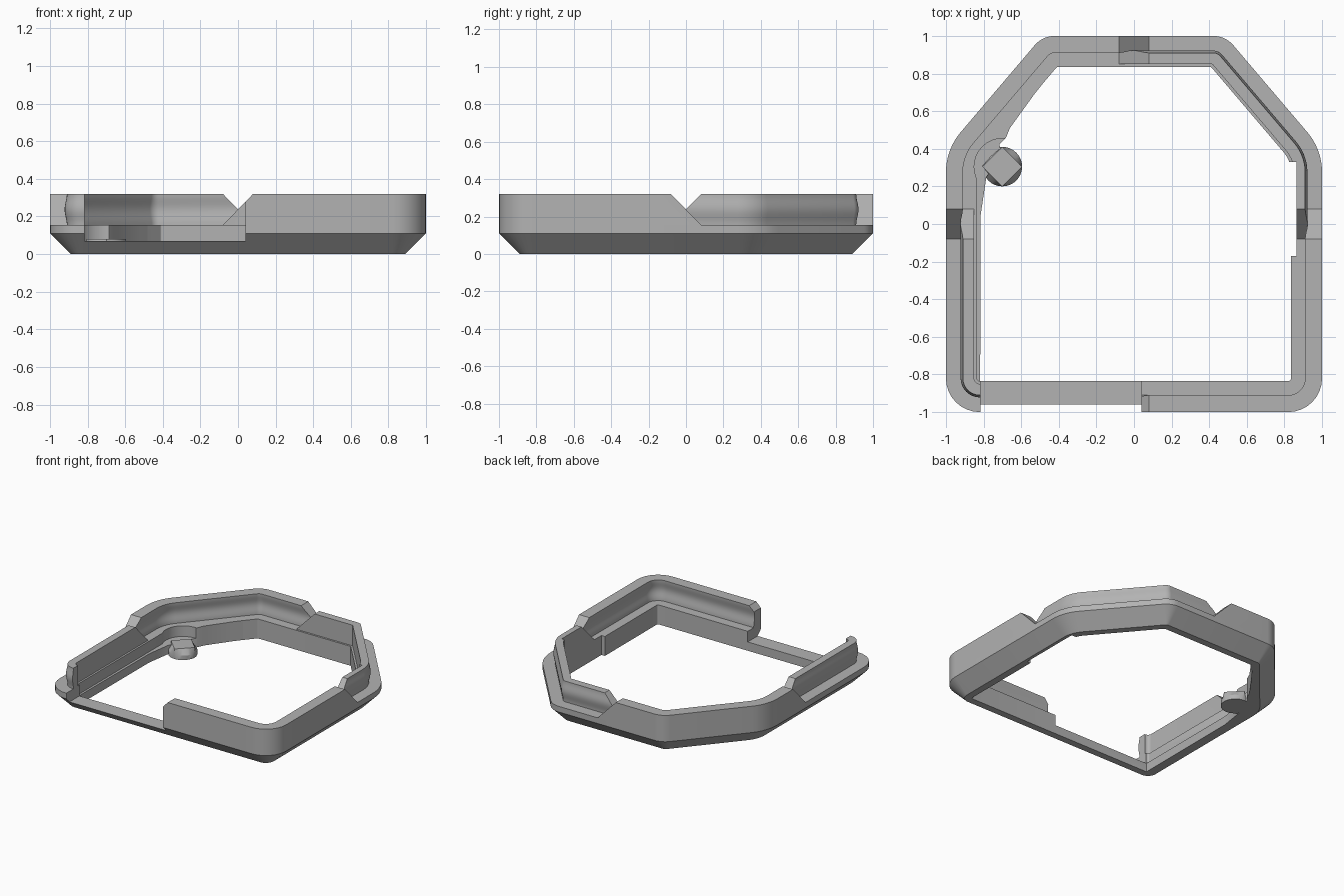
import bpy, bmesh, math
from mathutils import Vector, Matrix

cube = bpy.data.objects.get("Cube")
if cube:
    bpy.data.objects.remove(cube)

mat = bpy.data.materials.new("mid grey")
mat.use_nodes = True
GREY = (0.45, 0.45, 0.45, 1)
mat.diffuse_color = GREY
mat.node_tree.nodes["Principled BSDF"].inputs["Base Color"].default_value = GREY

# Outline corners, counter-clockwise, with rounding radius
HALF = [(1, -1, 0.18), (1, 0.396, 0.33), (0.486, 1, 0.14)]
CORNERS = HALF + [(-x, y, r) for x, y, r in reversed(HALF)]
BASE_Z, TOP_Z, SHELF_Z = 0.155, 0.32, 0.07
MID_Z = (BASE_Z + TOP_Z) / 2
POST = Vector((-0.70, 0.305, 0))


def outline(inset, steps=8):
    """Rounded outline moved inwards by inset."""
    pts = []
    for i, (x, y, r) in enumerate(CORNERS):
        p = Vector((x, y))
        a = (p - Vector(CORNERS[i - 1][:2])).normalized()
        b = (Vector(CORNERS[(i + 1) % len(CORNERS)][:2]) - p).normalized()
        n1, n2 = Vector((-a.y, a.x)), Vector((-b.y, b.x))
        radius = max(r - inset, 0.01)
        centre = p + (n1 + n2) * (inset + radius) / (1 + n1.dot(n2))
        turn = math.acos(n1.dot(n2))
        for s in range(steps + 1):
            pts.append(centre - Matrix.Rotation(turn * s / steps, 2) @ n1 * radius)
    return pts


def loft(bm, loops, closed):
    """Join equal loops; cap the ends unless the section is closed."""
    rings = [[bm.verts.new(p) for p in loop] for loop in loops]
    n = len(rings[0])
    for k in range(len(rings) if closed else len(rings) - 1):
        a, b = rings[k], rings[(k + 1) % len(rings)]
        for i in range(n):
            j = (i + 1) % n
            bm.faces.new((a[i], a[j], b[j], b[i]))
    if not closed:
        bm.faces.new(rings[0])
        bm.faces.new(rings[-1])


def finish(name, bm):
    bmesh.ops.recalc_face_normals(bm, faces=bm.faces)
    mesh = bpy.data.meshes.new(name)
    bm.to_mesh(mesh)
    bm.free()
    mesh.materials.append(mat)
    ob = bpy.data.objects.new(name, mesh)
    bpy.context.collection.objects.link(ob)
    return ob


def activate(ob):
    bpy.ops.object.select_all(action='DESELECT')
    ob.select_set(True)
    bpy.context.view_layer.objects.active = ob


def frame_mesh(section):
    bm = bmesh.new()
    loft(bm, [[(p.x, p.y, z) for p in outline(d)] for d, z in section], True)
    return bm


def prism(name, points, z0, z1):
    bm = bmesh.new()
    loft(bm, [[(x, y, z) for x, y in points] for z in (z0, z1)], False)
    return finish(name, bm)


def box(name, x0, x1, y0, y1, z0, z1):
    return prism(name, [(x0, y0), (x1, y0), (x1, y1), (x0, y1)], z0, z1)


def circle(radius, n=32):
    return [(POST.x + radius * math.cos(i * math.tau / n),
             POST.y + radius * math.sin(i * math.tau / n)) for i in range(n)]


def cut(ob, cutter):
    cutter.hide_render = True
    mod = ob.modifiers.new("cut", 'BOOLEAN')
    mod.operation, mod.solver, mod.object = 'DIFFERENCE', 'EXACT', cutter
    activate(ob)
    bpy.ops.object.modifier_apply(modifier=mod.name)
    bpy.data.objects.remove(cutter)


def keep_side(bm, point, normal):
    """Trim to the side the normal points to and close the cut."""
    bmesh.ops.bisect_plane(bm, geom=bm.verts[:] + bm.edges[:] + bm.faces[:],
                           plane_co=point, plane_no=normal, clear_inner=True)
    bmesh.ops.holes_fill(bm, edges=[e for e in bm.edges if e.is_boundary], sides=0)


def recess():
    return box("recess_cutter", 0.7, 0.865, -0.17, 0.33, -0.1, 0.5)


# Base frame with bevelled underside
base = finish("base_frame", frame_mesh(
    [(0.11, 0), (0, 0.11), (0, BASE_Z), (0.165, BASE_Z), (0.165, 0)]))
cut(base, box("opening_cutter", -0.815, 0.04, -1.2, -0.7, SHELF_Z, 0.5))
cut(base, recess())
cut(base, prism("pocket_cutter", circle(0.15), SHELF_Z, 0.5))

# Snap-fit curve shared by both kinds of lip
curve = []
for i in range(13):
    t = i / 12
    bump = 0.006 * (1 - math.cos(math.tau * t))
    curve.append((0.09 - bump, BASE_Z + t * (TOP_Z - BASE_Z)))
SECTIONS = {
    "outer": curve + [(0, TOP_Z), (0, BASE_Z)],
    "inner": curve + [(0.15, TOP_Z), (0.15, BASE_Z)],
}

# Lips alternate between outer and inner in each quarter, with sloped ends
parts = [base]
for sx, sy, place in ((-1, 1, "back_right"), (1, 1, "back_left"),
                      (1, -1, "front_left"), (-1, -1, "front_right")):
    kind = "outer" if sx * sy < 0 else "inner"
    bm = frame_mesh(SECTIONS[kind])
    keep_side(bm, (0, 0, MID_Z), (sx, 0, -0.97))
    keep_side(bm, (0, 0, MID_Z), (0, sy, -0.97))
    if sy < 0:
        keep_side(bm, (0.04 if sx > 0 else -0.815, 0, 0), (sx, 0, 0))
    lip = finish(f"{kind}_lip_{place}", bm)
    if sx > 0 and sy > 0:
        cut(lip, recess())
    parts.append(lip)

# Thickened wall beside the post, cleared by the round pocket
web = prism("post_web", [(-0.41, 0.84), (-0.43, 0.86), (-0.85, 0.37), (-0.85, 0.28),
                         (-0.72, 0.42), (-0.68, 0.46), (-0.66, 0.51), (-0.53, 0.69)],
            0, BASE_Z)
cut(web, prism("pocket_cutter", circle(0.15), SHELF_Z, 0.5))
parts.append(web)

# Low strip along the right inner wall, running up to the post
parts.append(prism("inner_strip", [(-0.85, -0.84), (-0.818, -0.84), (-0.815, 0.05),
                                   (-0.785, 0.25), (-0.70, 0.36), (-0.72, 0.44),
                                   (-0.85, 0.34)], 0, SHELF_Z))

# Post: round foot tapering to a diamond top
bm = bmesh.new()
foot, top = [], []
for x, y in circle(0.105):
    dx, dy = x - POST.x, y - POST.y
    k = 0.105 / (abs(dx) + abs(dy))
    foot.append((x, y, 0))
    top.append((POST.x + dx * k, POST.y + dy * k, 0.08))
loft(bm, [foot, [(x, y, 0.035) for x, y, _ in foot], top], False)
parts.append(finish("post", bm))

for ob in parts:
    activate(ob)
    bpy.ops.object.shade_smooth_by_angle(angle=math.radians(30))
